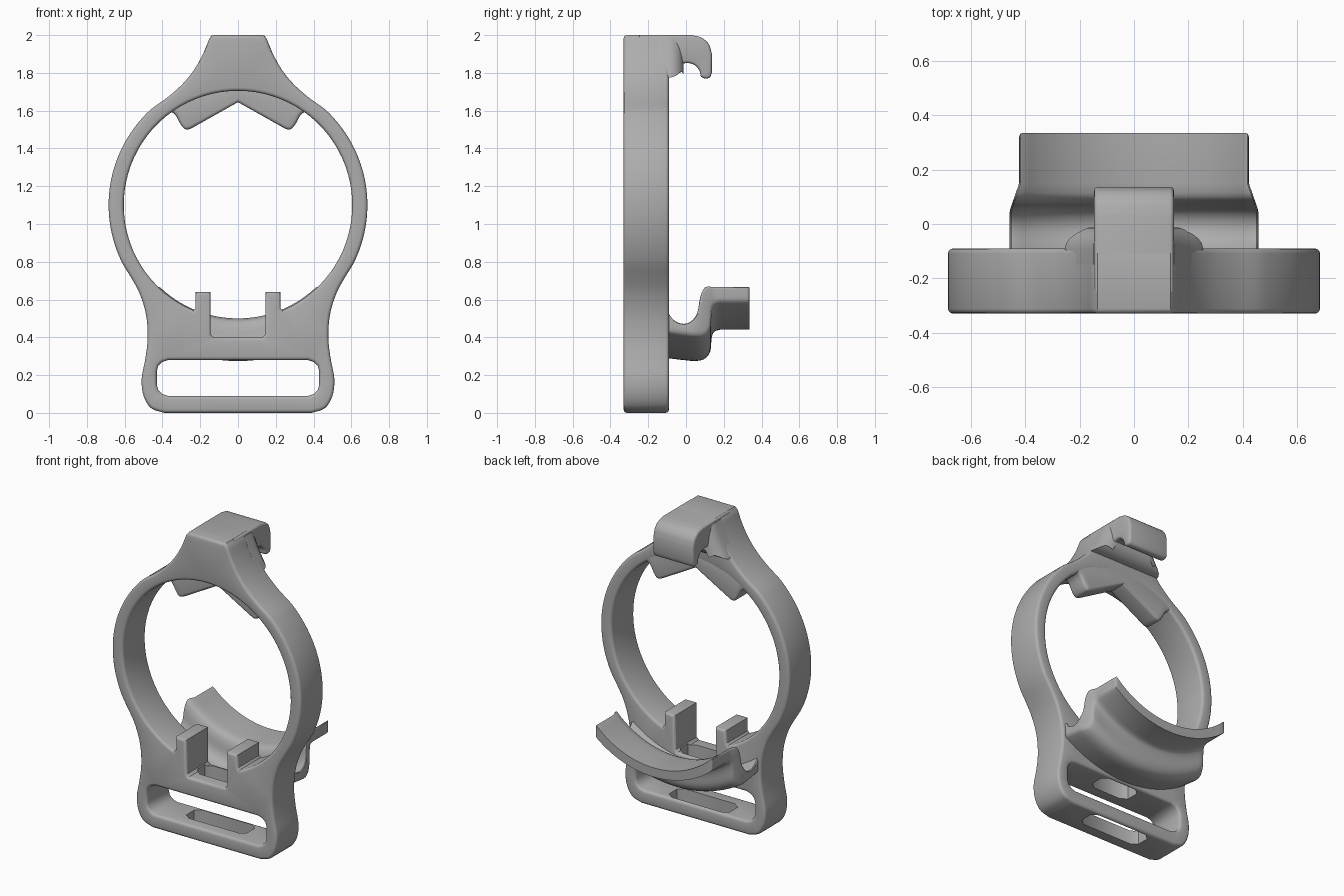
import bpy, bmesh, math
from mathutils import Vector

if "Cube" in bpy.data.objects:
    bpy.data.objects.remove(bpy.data.objects["Cube"])

RING_Z, RING_OUT, RING_IN = 1.1, 0.685, 0.605

grey = bpy.data.materials.new("plain_grey")
grey.use_nodes = True
grey.diffuse_color = (0.42, 0.42, 0.42, 1)
grey.node_tree.nodes["Principled BSDF"].inputs["Base Color"].default_value = (0.42, 0.42, 0.42, 1)


# ---- helpers ----
def smooth(pts, steps=4):
    """Catmull-Rom curve through the points."""
    p = [Vector(q) for q in pts]
    p = [2 * p[0] - p[1]] + p + [2 * p[-1] - p[-2]]
    out = []
    for a, b, c, d in zip(p, p[1:], p[2:], p[3:]):
        for i in range(steps):
            t = i / steps
            out.append(0.5 * (2 * b + (c - a) * t + (2 * a - 5 * b + 4 * c - d) * t * t
                              + (3 * b - a - 3 * c + d) * t ** 3))
    return out + [p[-2]]


def arc(radius, start, end, n):
    """Arc about the ring centre, angles in degrees."""
    angles = [math.radians(start + (end - start) * i / n) for i in range(n + 1)]
    return [Vector((radius * math.cos(a), RING_Z + radius * math.sin(a))) for a in angles]


def mirrored(half):
    half = [Vector(p) for p in half]
    return half + [Vector((-p.x, p.y)) for p in reversed(half) if p.x > 1e-4]


def oriented(loop, ccw):
    loop = [Vector(p) for p in loop]
    area = sum(a.x * b.y - b.x * a.y for a, b in zip(loop, loop[1:] + loop[:1]))
    return loop if (area > 0) == ccw else loop[::-1]


def inset(loop, d):
    """Move a loop into the material by d, with mitred corners."""
    out = []
    for i, p in enumerate(loop):
        e1 = (p - loop[i - 1]).normalized()
        e2 = (loop[(i + 1) % len(loop)] - p).normalized()
        n1, n2 = Vector((-e1.y, e1.x)), Vector((-e2.y, e2.x))
        out.append(p + (n1 + n2) * d / max(1 + n1.dot(n2), 0.3))
    return out


def rounded(a, b, r, scale=1.0, middle=0):
    """Levels (inset, position) from a to b with rounded ends."""
    ends = []
    for i in range(4):
        t = math.pi / 2 * i / 3
        ends.append((r * (1 - math.sin(t)), scale * r * (1 - math.cos(t))))
    lo, hi = a + scale * r, b - scale * r
    mid = [(0, lo + (hi - lo) * i / (middle + 1)) for i in range(1, middle + 1)]
    return [(d, a + w) for d, w in ends] + mid + [(d, b - w) for d, w in reversed(ends)]


def along_y(u, v, w):
    return (u, w, v)


def along_x(u, v, w):
    return (w, u, v)


def along_z(u, v, w):
    return (u, v, w)


def loft(name, loops, levels, place):
    """Stack inset copies of the outline (first loop) and its holes, then cap."""
    bm = bmesh.new()
    caps = ([], [])
    for k, loop in enumerate(loops):
        loop = oriented(loop, k == 0)
        n = len(loop)
        rows = [[bm.verts.new(place(p.x, p.y, w)) for p in inset(loop, d)] for d, w in levels]
        for r1, r2 in zip(rows, rows[1:]):
            for i in range(n):
                bm.faces.new((r1[i], r1[(i + 1) % n], r2[(i + 1) % n], r2[i]))
        for cap, row in zip(caps, (rows[0], rows[-1])):
            cap += [bm.edges.get((row[i], row[(i + 1) % n])) for i in range(n)]
    for cap in caps:
        bmesh.ops.triangle_fill(bm, use_beauty=True, edges=cap)
    bmesh.ops.recalc_face_normals(bm, faces=bm.faces[:])
    mesh = bpy.data.meshes.new(name)
    bm.to_mesh(mesh)
    bm.free()
    mesh.materials.append(grey)
    obj = bpy.data.objects.new(name, mesh)
    bpy.context.collection.objects.link(obj)
    return obj


def activate(obj):
    bpy.ops.object.select_all(action='DESELECT')
    obj.select_set(True)
    bpy.context.view_layer.objects.active = obj


# ---- ring frame with neck, strap slot and notch ----
foot = [(.39, 0), (.46, .025), (.5, .09), (.51, .18), (.49, .29), (.478, .4)]
waist = [(.487, .52), (.52, .63), (.562, .71)]
neck = [(.37, 1.673), (.29, 1.745), (.23, 1.82), (.185, 1.9), (.152, 1.98)]
outline = mirrored(smooth(foot + waist + arc(RING_OUT, -27, 48, 12) + neck) + [Vector((.135, 2))])
opening = mirrored([(.13, .4), (.145, .415), (.145, .64), (.225, .64), (.225, .555)]
                   + arc(RING_IN, -67, 90, 36))
slot = mirrored([(.37, .09), (.4, .1), (.422, .12), (.43, .15), (.43, .22),
                 (.422, .25), (.4, .27), (.37, .28)])
frame = loft("ring_frame", [outline, opening, slot], rounded(-.33, -.09, .018), along_y)

# ---- deeper base behind the strap slot ----
base_outline = mirrored(smooth(foot) + arc(.8, -55.8, -90, 10))
base = loft("base_block", [base_outline, slot], rounded(-.15, -.02, .015), along_y)

# ---- vertical strap holes through base bar and notch floor ----
for half_width, low, high in ((.22, -.1, .15), (.14, .2, .46)):
    hole = mirrored([(half_width - .04, -.25), (half_width, -.22),
                     (half_width, -.14), (half_width - .04, -.11)])
    cutter = loft("hole_cutter", [hole], [(0, low), (0, high)], along_z)
    cutter.hide_render = True
    for target in (frame, base):
        mod = target.modifiers.new("hole", 'BOOLEAN')
        mod.operation, mod.object, mod.solver = 'DIFFERENCE', cutter, 'EXACT'
        activate(target)
        bpy.ops.object.modifier_apply(modifier=mod.name)
    bpy.data.objects.remove(cutter)

# ---- top hook ----
hook_path = (smooth([(.03, 2), (.085, 1.985), (.122, 1.95), (.137, 1.9)])
             + smooth([(.137, 1.8), (.127, 1.777), (.105, 1.77), (.08, 1.78), (.072, 1.81),
                       (.045, 1.842), (0, 1.852), (-.05, 1.835), (-.082, 1.8), (-.095, 1.75)])
             + [Vector((-.25, 1.75)), Vector((-.25, 2))])
loft("top_hook", [hook_path], rounded(-.147, .147, .015), along_x)

# ---- fillet where the hook grows out of the neck ----
flare = [(0, -.15), (0, -.092)]
for step in range(1, 7):
    a = math.pi / 2 * step / 6
    flare.append((.08 * (1 - math.cos(a)), -.092 + .08 * math.sin(a)))
loft("hook_fillet", [mirrored([(.255, 1.775), (.225, 1.825), (.185, 1.9), (.15, 1.985)])],
     flare, along_y)

# ---- V-shaped pad under the neck ----
pad = mirrored([(0, 1.645), (.24, 1.51)]
               + smooth([(.255, 1.503), (.272, 1.5), (.288, 1.508), (.305, 1.53),
                         (.33, 1.575), (.35, 1.592)])
               + [Vector((.385, 1.6)), Vector((.34, 1.66)), Vector((0, 1.76))])
loft("v_pad", [pad], rounded(-.22, -.091, .018), along_y)

# ---- curved rear cradle, swept about the ring centre ----
cradle_profile = (smooth([(-.1, .72), (-.06, .758), (-.01, .772), (.035, .755), (.062, .715),
                          (.075, .655), (.1, .613), (.15, .6)], 3)
                  + [Vector((.335, .6)), Vector((.335, .66))]
                  + smooth([(.18, .66), (.148, .672), (.135, .71), (.13, .77),
                            (.105, .81), (.06, .825), (0, .822), (-.1, .81)], 3))


def cradle_place(y, r, w):
    t = min(max((y - .05) / .1, 0), 1)
    a = w * math.asin((.458 - .035 * t) / r)
    return (r * math.sin(a), y, RING_Z - r * math.cos(a))


loft("rear_cradle", [cradle_profile], rounded(-1, 1, .015, 2.2, 22), cradle_place)

# ---- soft shading with crisp edges ----
for obj in bpy.context.scene.objects:
    if obj.type == 'MESH':
        activate(obj)
        bpy.ops.object.shade_smooth_by_angle(angle=math.radians(38))
